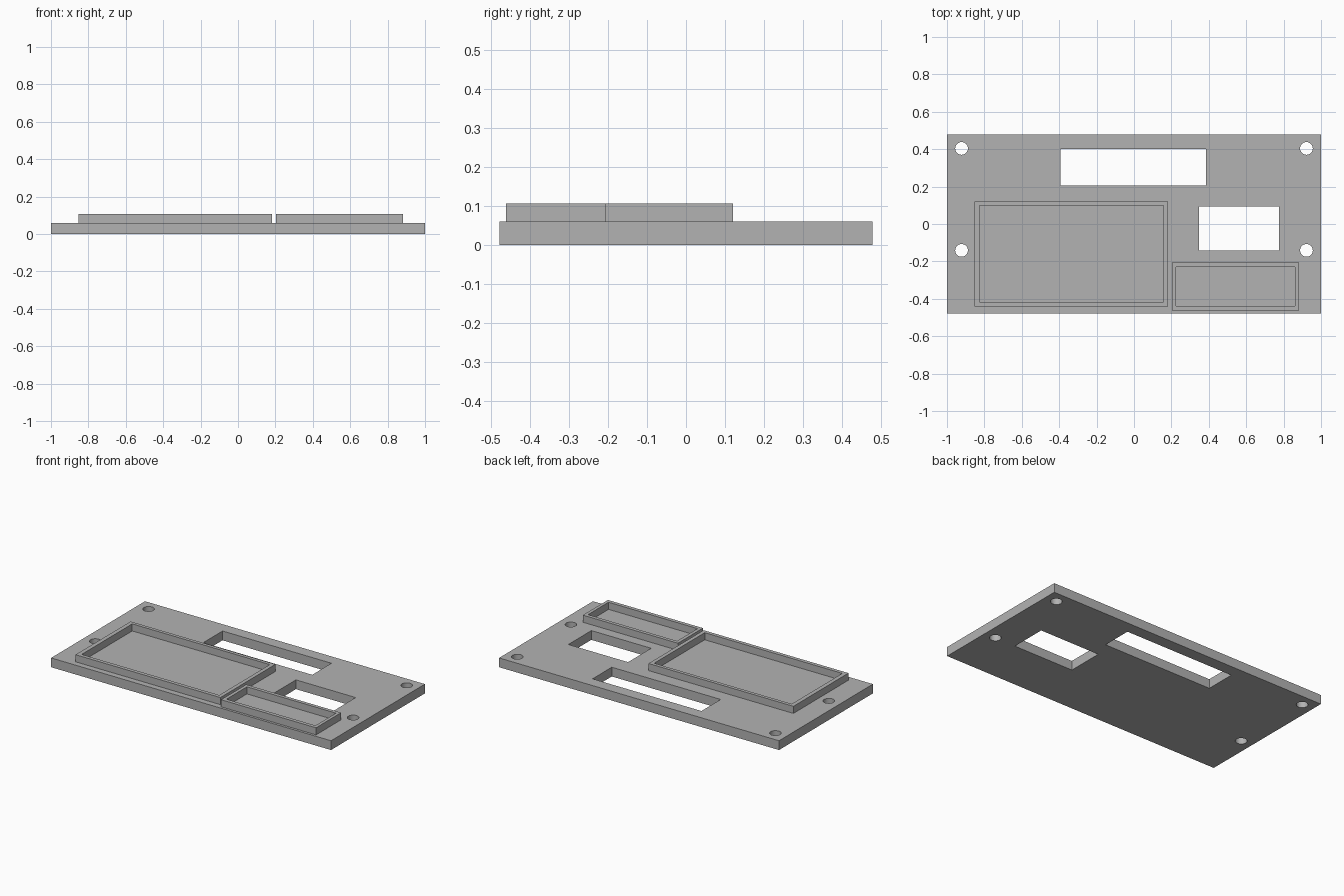
import bpy
import math

if "Cube" in bpy.data.objects:
    bpy.data.objects.remove(bpy.data.objects["Cube"])

PLATE_TOP = 0.06
RIM_TOP = 0.106

grey = bpy.data.materials.new("plain_grey")
grey.use_nodes = True
colour = (0.45, 0.45, 0.45, 1)
grey.diffuse_color = colour
grey.node_tree.nodes["Principled BSDF"].inputs["Base Color"].default_value = colour


def box(name, x0, x1, y0, y1, z0, z1):
    bpy.ops.mesh.primitive_cube_add(
        size=1, location=((x0 + x1) / 2, (y0 + y1) / 2, (z0 + z1) / 2))
    ob = bpy.context.object
    ob.name = name
    ob.scale = (x1 - x0, y1 - y0, z1 - z0)
    bpy.ops.object.transform_apply(location=True, rotation=False, scale=True)
    ob.data.materials.append(grey)
    return ob


def cut(target, cutter):
    mod = target.modifiers.new("cut", "BOOLEAN")
    mod.operation = "DIFFERENCE"
    mod.solver = "EXACT"
    mod.object = cutter
    bpy.context.view_layer.objects.active = target
    bpy.ops.object.modifier_apply(modifier=mod.name)
    bpy.data.objects.remove(cutter)


def tray_rim(name, outer, inner):
    rim = box(name, *outer, PLATE_TOP, RIM_TOP)
    cut(rim, box("cutter", *inner, 0, 0.2))


# Base plate with two rectangular openings
plate = box("base_plate", -1, 1, -0.479, 0.479, 0, PLATE_TOP)
cut(plate, box("cutter", -0.392, 0.386, 0.206, 0.402, -0.1, 0.2))
cut(plate, box("cutter", 0.348, 0.775, -0.141, 0.094, -0.1, 0.2))

# Four round screw holes
for x in (-0.922, 0.922):
    for y in (-0.141, 0.404):
        bpy.ops.mesh.primitive_cylinder_add(
            vertices=32, radius=0.034, depth=0.4, location=(x, y, 0))
        cut(plate, bpy.context.object)

# Raised rims around the large and small recesses
tray_rim("large_tray_rim", (-0.852, 0.183, -0.441, 0.121), (-0.825, 0.158, -0.417, 0.099))
tray_rim("small_tray_rim", (0.203, 0.882, -0.463, -0.207), (0.225, 0.861, -0.439, -0.23))

# Smooth hole walls, keep edges crisp
bpy.ops.object.select_all(action="DESELECT")
plate.select_set(True)
bpy.context.view_layer.objects.active = plate
bpy.ops.object.shade_smooth_by_angle(angle=math.radians(30))
